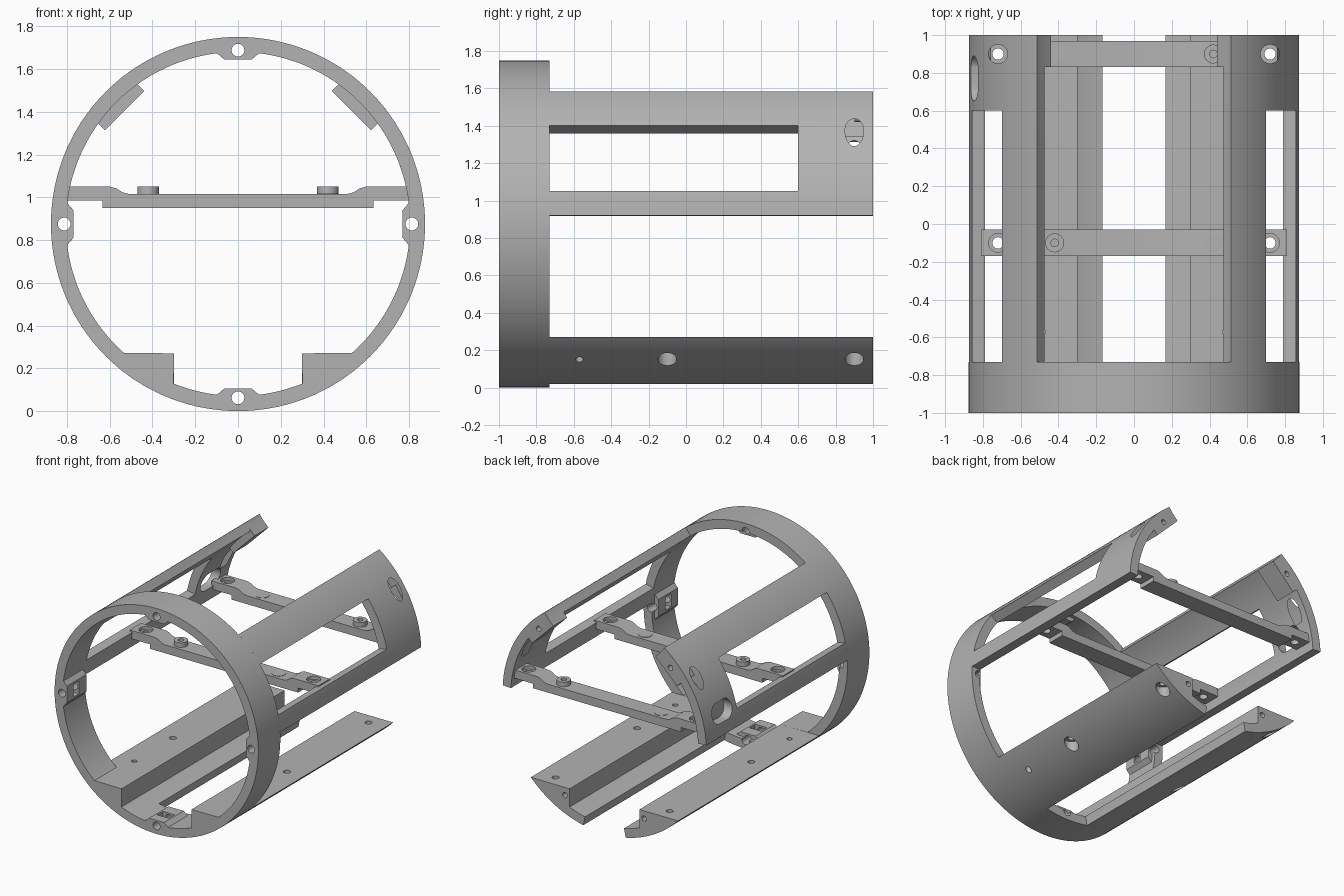
import bpy, bmesh
from math import sin, cos, radians, pi
from mathutils import Matrix

cube = bpy.data.objects.get("Cube")
if cube:
    bpy.data.objects.remove(cube, do_unlink=True)

R, RI, CZ = 0.875, 0.805, 0.875      # outer radius, inner radius, axis height
RING_BACK, END = -0.73, 1.0

grey = bpy.data.materials.new("plain_grey")
grey.use_nodes = True
tone = (0.45, 0.45, 0.45, 1)
grey.diffuse_color = tone
grey.node_tree.nodes["Principled BSDF"].inputs["Base Color"].default_value = tone


def finish(bm, name):
    bmesh.ops.recalc_face_normals(bm, faces=bm.faces)
    mesh = bpy.data.meshes.new(name)
    bm.to_mesh(mesh)
    bm.free()
    mesh.materials.append(grey)
    ob = bpy.data.objects.new(name, mesh)
    bpy.context.collection.objects.link(ob)
    return ob


def extrude(name, pts, y0, y1):
    """Extrude an (x, z) outline along y."""
    bm = bmesh.new()
    face = bm.faces.new([bm.verts.new((x, y0, z)) for x, z in pts])
    new = bmesh.ops.extrude_face_region(bm, geom=[face])["geom"]
    bmesh.ops.translate(bm, vec=(0, y1 - y0, 0),
                        verts=[v for v in new if isinstance(v, bmesh.types.BMVert)])
    return finish(bm, name)


def cylinder(name, centre, r, depth, axis="Z"):
    bm = bmesh.new()
    turn = {"Z": Matrix(), "Y": Matrix.Rotation(pi / 2, 4, "X"),
            "X": Matrix.Rotation(pi / 2, 4, "Y")}[axis]
    bmesh.ops.create_cone(bm, cap_ends=True, segments=32, radius1=r, radius2=r,
                          depth=depth, matrix=Matrix.Translation(centre) @ turn)
    return finish(bm, name)


def arc(r, a0, a1, n=24):
    steps = [radians(a0 + (a1 - a0) * i / n) for i in range(n + 1)]
    return [(r * cos(a), CZ + r * sin(a)) for a in steps]


def sector(name, a0, a1, r0, r1, y0, y1):
    return extrude(name, arc(r1, a0, a1) + arc(r0, a1, a0), y0, y1)


def flip(pts, s):
    return [(s * x, z) for x, z in pts]


def polar(pts, angle):
    """Turn (tangent, radius) points into (x, z) at an angle around the axis."""
    a = radians(angle)
    return [(r * cos(a) - t * sin(a), CZ + r * sin(a) + t * cos(a)) for t, r in pts]


def combine(ob, others, operation="DIFFERENCE"):
    bpy.context.view_layer.objects.active = ob
    for other in others:
        mod = ob.modifiers.new("combine", "BOOLEAN")
        mod.operation, mod.object, mod.solver = operation, other, "EXACT"
        bpy.ops.object.modifier_apply(modifier=mod.name)
        bpy.data.objects.remove(other, do_unlink=True)


def smooth(ob):
    bpy.ops.object.select_all(action="DESELECT")
    ob.select_set(True)
    bpy.context.view_layer.objects.active = ob
    bpy.ops.object.shade_smooth_by_angle(angle=radians(25))


# Front ring with four bolt tabs
disc = lambda r: arc(r, 0, 360, 128)[:-1]
ring = extrude("front_ring", disc(R), -1, RING_BACK)
combine(ring, [extrude("bore", disc(RI), -1.1, 0)])
tab = [(-0.1, 0.83), (-0.1, 0.80), (-0.065, 0.77),
       (0.065, 0.77), (0.1, 0.80), (0.1, 0.83)]
slot = [(-0.05, 0.7), (0.05, 0.7), (0.05, 0.85), (-0.05, 0.85)]
quarters = (0, 90, 180, 270)
combine(ring, [extrude("tab", polar(tab, a), -1, -0.76) for a in quarters], "UNION")
for a in quarters:
    (x, z), = polar([(0, 0.813)], a)
    combine(ring, [cylinder("bolt_hole", (x, -0.9, z), 0.03, 0.6, "Y"),
                   extrude("nut_slot", polar(slot, a), -0.92, -0.85)])
smooth(ring)

for side, s in (("left", 1), ("right", -1)):
    # Side panel with window, end block and access hole
    turn = (lambda a: a) if s > 0 else (lambda a: 180 - a)
    panel = sector(side + "_side_panel", turn(3), turn(54), RI, R, RING_BACK, END)
    combine(panel, [sector("window", turn(11.6), turn(37), 0.7, 1, RING_BACK - 0.1, 0.6)])
    block = [(-0.13, 0.75), (0.13, 0.75), (0.13, 0.83), (-0.13, 0.83)]
    combine(panel, [extrude("block", polar(block, turn(45)), 0.83, END)], "UNION")
    (hx, hz), = polar([(0, 0.80)], turn(45))
    combine(panel, [cylinder("access", (s * 0.72, 0.9, 1.4), 0.05, 0.5),
                    cylinder("end_screw", (hx, END, hz), 0.02, 0.2, "Y")])
    if s < 0:
        # Rounded cable slot, on one side only
        cable = cylinder("cable_slot", (-0.84, 0.77, 1.09), 0.075, 0.4, "X")
        for v in cable.data.vertices:
            v.co.y += 0.045 if v.co.y > 0.77 else -0.045
        combine(panel, [cable])
    smooth(panel)

    # Bottom rail: curved skin with a flat-topped step
    step = [(0.30, 0.27)]
    outline = arc(R, -78, -43.7) + step + arc(RI, -68.1, -78, 10)
    rail = extrude(side + "_bottom_rail", flip(outline, s), RING_BACK, END)
    for y in (-0.1, 0.9):
        combine(rail, [cylinder("screw", (s * 0.49, y, 0.2), 0.025, 0.6),
                       cylinder("counterbore", (s * 0.49, y, 0.1), 0.05, 0.2)])
    combine(rail, [cylinder("pin", (s * 0.49, -0.57, 0.2), 0.02, 0.6),
                   cylinder("end_screw", (s * 0.34, END, 0.21), 0.02, 0.2, "Y")])
    smooth(rail)
    # Rail step continued through the ring
    root = arc(RI + 0.02, -68.6, -47) + step
    smooth(extrude(side + "_rail_root", flip(root, s), -1, RING_BACK))

# Cross bars with raised, counterbored ends, one standoff and one flat pad each
half = [(0.635, 0.95), (0.635, 0.985), (0.81, 0.985), (0.81, 1.05),
        (0.60, 1.05), (0.57, 1.042), (0.54, 1.023), (0.51, 1.015)]
for name, y, s in (("front", -0.1, -1), ("back", 0.9, 1)):
    bar = extrude(name + "_cross_bar", half + flip(half[::-1], -1), y - 0.07, y + 0.07)
    for e in (-1, 1):
        combine(bar, [cylinder("screw", (e * 0.72, y, 1), 0.03, 0.3),
                      cylinder("counterbore", (e * 0.72, y, 1.07), 0.05, 0.09)])
    smooth(bar)
    standoff = cylinder(name + "_standoff", (s * 0.42, y, 1.03), 0.05, 0.04)
    combine(standoff, [cylinder("hole", (s * 0.42, y, 1.04), 0.02, 0.05)])
    smooth(standoff)
    smooth(cylinder(name + "_flat_pad", (-s * 0.42, y, 1.013), 0.05, 0.01))
